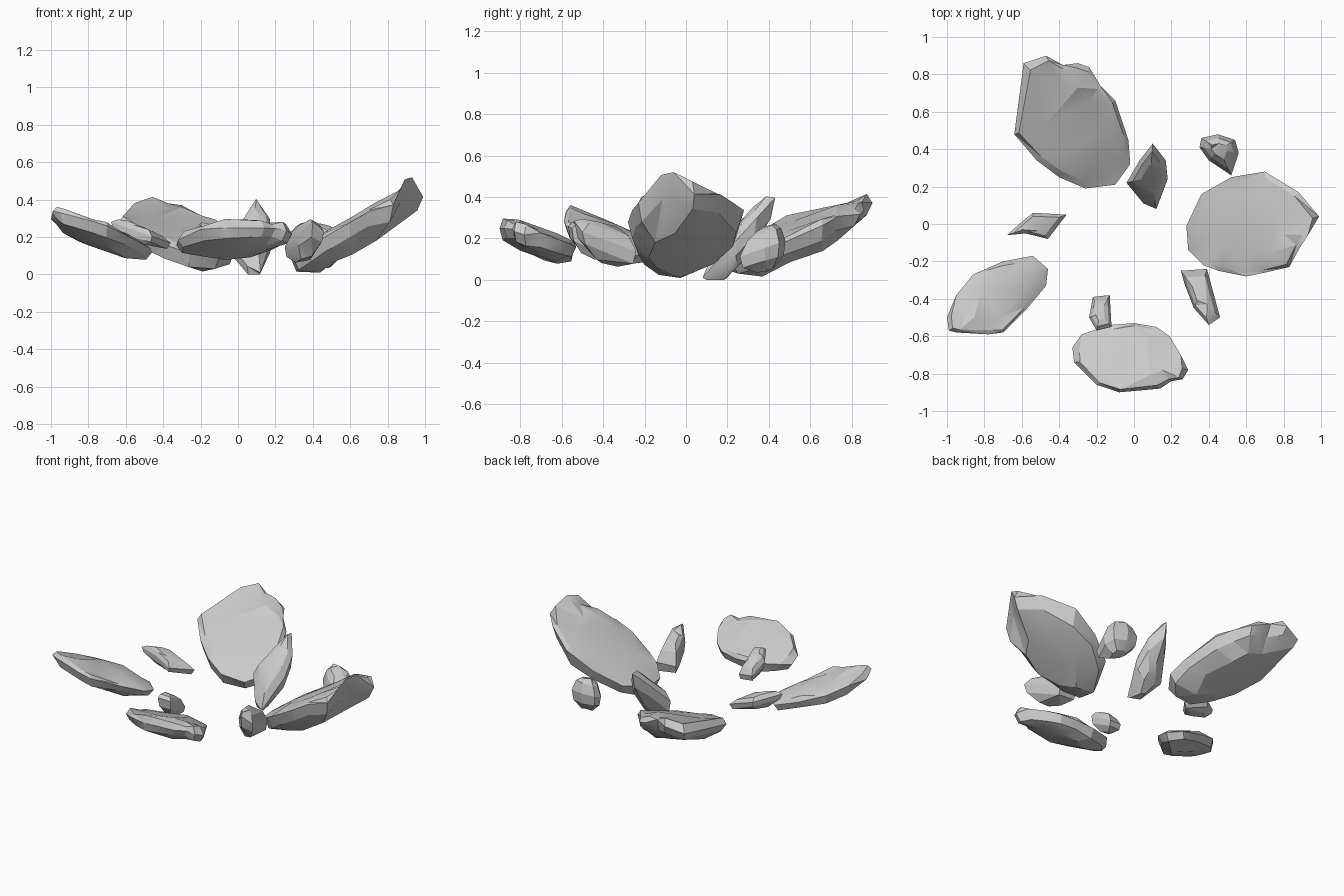
import bpy, bmesh, math, random
from mathutils import Vector

cube = bpy.data.objects.get("Cube")
if cube:
    bpy.data.objects.remove(cube)

stone = bpy.data.materials.new("stone grey")
stone.use_nodes = True
grey = (0.6, 0.6, 0.6, 1)
stone.diffuse_color = grey
stone.node_tree.nodes["Principled BSDF"].inputs["Base Color"].default_value = grey


def rock(name, outline, height, slope, top, bottom, chip=0.015, seed=1,
         shoulder_size=0.9, crown_size=0.55):
    """Tilted chipped stone. The outline is in hundredths, with an optional
    lift as third number; slope tilts the rim, top and bottom set thickness."""
    rng = random.Random(seed)
    rim = [Vector((p[0], p[1], p[2] if len(p) > 2 else 0)) / 100 for p in outline]
    mid = sum(rim, Vector()) / len(rim)
    mid.z = 0
    bm = bmesh.new()

    def vert(p, offset):
        z = height + slope[0] * (p.x - mid.x) + slope[1] * (p.y - mid.y)
        return bm.verts.new((p.x, p.y, max(0, z + p.z + offset)))

    def ring(scale, offset, keep, step=1):
        # Inner ring that keeps part of the rim's lift
        made = []
        for p in rim[::step]:
            q = mid + (p - mid) * (scale + rng.uniform(-2, 2) * chip)
            q.z = p.z * keep
            made.append(vert(q, offset + rng.uniform(-chip, chip)))
        return made

    def loft(a, b):
        # Bridge rings whose counts may differ by a factor of two
        n, k = len(a), len(b)
        for i in range(n):
            j, m = i * k // n, ((i + 1) * k // n) % k
            face = [a[i], a[(i + 1) % n], b[m], b[j]]
            bm.faces.new(face if j != m else face[:3])

    edge = [vert(p, 0) for p in rim]
    step = 2 if len(rim) % 2 == 0 else 1
    shoulder = ring(shoulder_size, top * 0.7, 0.3)
    crown = ring(crown_size, top, 0, step)
    flank = ring(0.9, -bottom * 0.55, 0.5)
    base = ring(crown_size, -bottom, 0, step)
    for outer, inner in ((edge, shoulder), (shoulder, crown), (edge, flank), (flank, base)):
        loft(outer, inner)
    bm.faces.new(crown)
    bm.faces.new(base)
    bmesh.ops.triangulate(bm, faces=bm.faces[:])
    bmesh.ops.recalc_face_normals(bm, faces=bm.faces[:])

    mesh = bpy.data.meshes.new(name)
    bm.to_mesh(mesh)
    bm.free()
    mesh.materials.append(stone)
    obj = bpy.data.objects.new(name, mesh)
    bpy.context.collection.objects.link(obj)
    bpy.ops.object.select_all(action="DESELECT")
    obj.select_set(True)
    bpy.context.view_layer.objects.active = obj
    bpy.ops.object.shade_smooth_by_angle(angle=math.radians(20))


# Four large slabs, each rising outwards
rock("back_slab",
     [(-64, 48, -2), (-59, 86, -9), (-47, 90, -5), (-38, 85, -1), (-30, 86, -4),
      (-24, 84, -4), (-18, 74), (-10, 66), (-3, 45), (-2, 32), (-10, 21),
      (-26, 19), (-40, 25), (-52, 34)],
     0.265, (-0.18, 0.38), 0.02, 0.14, seed=2)
rock("left_slab",
     [(28, -1), (29, -14), (37, -22), (45, -25), (60, -28), (70, -26), (83, -23, -4),
      (89, -12, 6), (93, -6, 5), (99, 4, -9), (88, 17, -3), (70, 28), (52, 25), (36, 16)],
     0.295, (0.58, 0), 0.015, 0.165, seed=3)
rock("front_slab",
     [(-33, -66, -4), (-28, -59), (-13, -54), (0, -53), (12, -55), (19, -60), (25, -70),
      (29, -78, -4), (26, -83, -4), (20, -84, -3), (14, -88, -4), (-8, -90, -4),
      (-20, -86, -3), (-32, -74, -4)],
     0.225, (0.03, -0.36), 0.02, 0.11, seed=4)
rock("right_slab",
     [(-100, -50, -3), (-99, -57), (-95, -58), (-78, -59), (-70, -58), (-57, -45),
      (-47, -33), (-46, -24), (-54, -17), (-70, -20), (-86, -27), (-95, -38)],
     0.235, (-0.28, -0.22), 0.025, 0.085, seed=5)

# Five small pointed shards between the slabs
pointed = dict(chip=0.008, shoulder_size=0.75, crown_size=0.4)
rock("back_shard",
     [(10, 43), (17, 34), (18, 24), (12, 8), (5, 11), (-4, 22), (3, 34)],
     0.2, (0, 1.1), 0.07, 0.13, seed=6, **pointed)
rock("back_left_pebble",
     [(35, 41), (36, 46), (45, 48), (54, 45), (56, 38), (52, 26), (40, 34)],
     0.16, (0, 0.35), 0.1, 0.11, seed=7, **pointed)
rock("front_left_shard",
     [(25, -25), (39, -24), (46, -50), (40, -54, 4), (32, -45), (27, -32)],
     0.19, (0, -0.35), 0.08, 0.11, seed=8, **pointed)
rock("right_shard",
     [(-68, -6), (-59, 2), (-54, 6), (-36, 5), (-46, -8), (-58, -5)],
     0.23, (-0.35, 0), 0.04, 0.065, seed=9, **pointed)
rock("front_right_pebble",
     [(-24, -50), (-22, -39), (-13, -38), (-12, -55), (-20, -57)],
     0.205, (0, -0.6), 0.05, 0.085, seed=10, **pointed)
